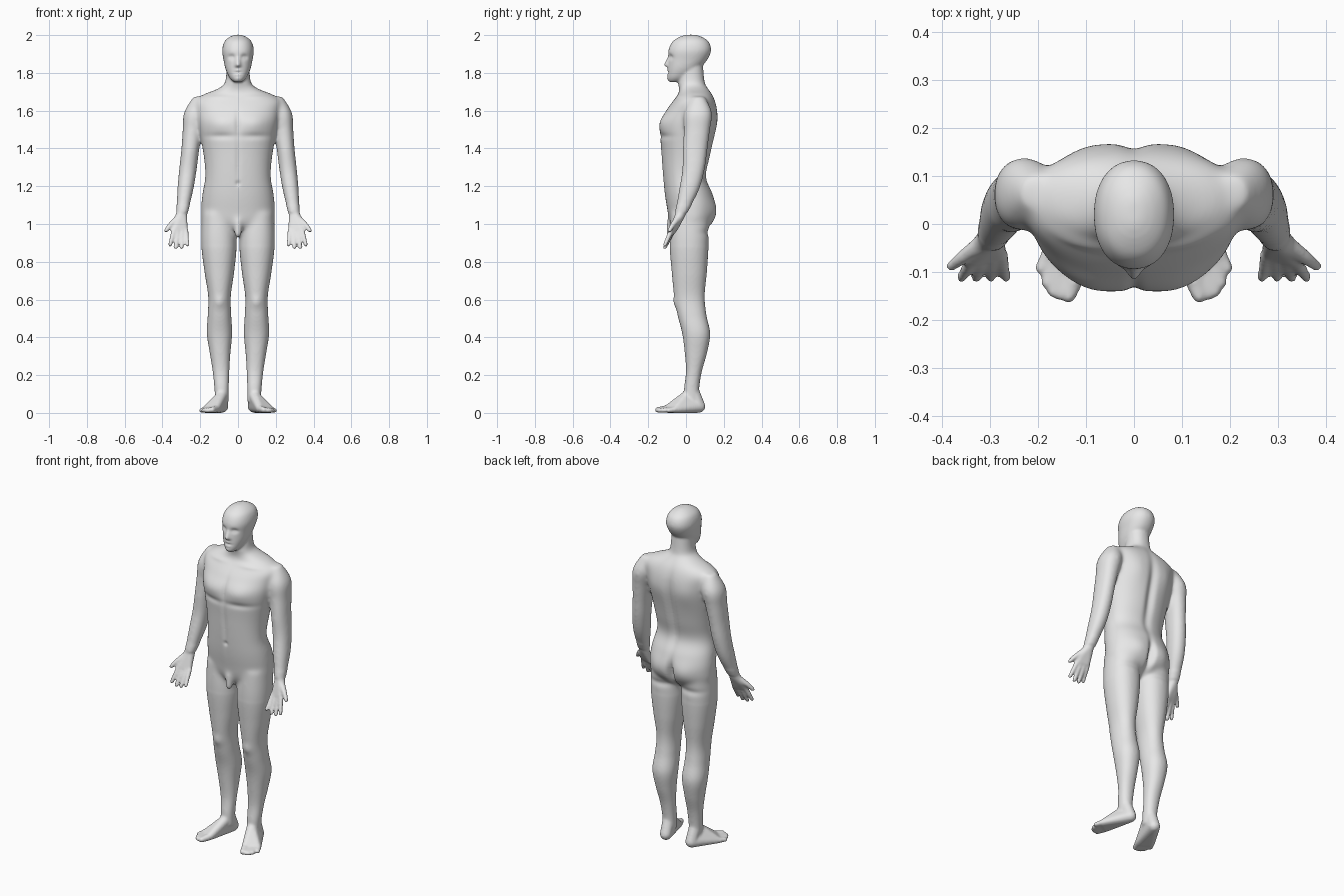
import bpy, bmesh, math
from mathutils import Vector

default = bpy.data.objects.get("Cube")
if default:
    bpy.data.objects.remove(default, do_unlink=True)

bm = bmesh.new()


def spline(a, b, c, d, t):
    """Catmull-Rom value between b and c."""
    return b + t / 2 * (c - a + t * (2 * a - 5 * b + 4 * c - d + t * (3 * (b - c) + d - a)))


def rounded(value):
    """Slightly squared sine or cosine."""
    return math.copysign(abs(value) ** 0.92, value)


def loft(rows, sides=32, steps=6):
    """Closed skin through level rings: height, centre x, front y, back y, half width."""
    levels = []
    for i in range(len(rows) - 1):
        before, after = rows[max(i - 1, 0)], rows[min(i + 2, len(rows) - 1)]
        for step in range(steps):
            levels.append([spline(*values, step / steps)
                           for values in zip(before, rows[i], rows[i + 1], after)])
    levels.append(rows[-1])
    rings = []
    for height, centre, front, back, half in levels:
        ring = []
        for k in range(sides):
            angle = math.tau * k / sides
            x = centre + half * rounded(math.cos(angle))
            y = (front + back) / 2 + (back - front) / 2 * rounded(math.sin(angle))
            ring.append(bm.verts.new((x, y, height)))
        rings.append(ring)
    for lower, upper in zip(rings, rings[1:]):
        for k in range(sides):
            bm.faces.new((lower[k - 1], lower[k], upper[k], upper[k - 1]))
    bm.faces.new(rings[0])
    bm.faces.new(rings[-1])


def hull(*balls):
    """Convex skin around balls given as x, y, z, radius."""
    verts = []
    for x, y, z, radius in balls:
        ball = bmesh.ops.create_icosphere(template, subdivisions=2, radius=radius)["verts"]
        verts += [bm.verts.new(v.co + Vector((x, y, z))) for v in ball]
        template.clear()
    bmesh.ops.convex_hull(bm, input=verts)
    loose = [v for v in verts if v.is_valid and not v.link_faces]
    bmesh.ops.delete(bm, geom=loose, context='VERTS')


def chain(*balls):
    """Jointed limb of tapered capsules."""
    for pair in zip(balls, balls[1:]):
        hull(*pair)


template = bmesh.new()

# Left leg
loft([(.06, .085, -.01, .07, .036), (.13, .087, -.01, .07, .038), (.22, .09, 0, .084, .044),
      (.32, .095, -.007, .112, .055), (.42, .098, -.02, .128, .067), (.52, .098, -.045, .108, .062),
      (.62, .098, -.063, .099, .06), (.75, .099, -.076, .111, .079),
      (.9, .101, -.087, .12, .094), (1.06, .105, -.08, .12, .085)])

# Left foot and toes
ankle = (.088, .035, .12, .034)
instep = (.09, 0, .085, .03)
heel = (.084, .07, .034, .034)
big_toe_ball = (.118, -.1, .021, .021)
hull(heel, instep, big_toe_ball, (.176, -.06, .017, .017))
hull(heel, instep, ankle)
chain(big_toe_ball, (.136, -.15, .016, .016))
for i in range(4):
    chain((.135 + .014 * i, -.095 + .012 * i, .018, .016),
          (.157 + .0125 * i, -.147 + .006 * i * i, .013, .013))

# Left arm
loft([(1.06, .296, -.058, .008, .031), (1.18, .279, -.038, .07, .043),
      (1.29, .265, -.02, .1, .047), (1.4, .252, -.018, .115, .048), (1.5, .24, -.012, .128, .053),
      (1.59, .226, -.01, .138, .06), (1.675, .2, .03, .1, .036)])

# Left palm, thumb and fingers
hull((.297, -.025, 1.06, .028), (.28, -.06, .97, .015), (.335, -.075, .97, .015), (.327, -.05, 1.01, .018))
chain((.318, -.042, 1.03, .02), (.358, -.07, .995, .015), (.381, -.088, .965, .012))
for i in range(4):
    base = Vector((.276 + .021 * i, -.062 - .005 * i, .968))
    tip = Vector((.267 + .031 * i, -.112, .868 + .014 * abs(i - 1.5)))
    chain((*base, .014), (*base.lerp(tip, .5), .013), (*tip, .011))

# Right limbs
copy = bmesh.ops.duplicate(bm, geom=bm.verts[:] + bm.edges[:] + bm.faces[:])["geom"]
mirrored = [item for item in copy if isinstance(item, bmesh.types.BMVert)]
bmesh.ops.scale(bm, vec=(-1, 1, 1), verts=mirrored)

# Trunk and neck
loft([(.94, 0, -.04, .06, .09), (1.0, 0, -.083, .135, .185), (1.08, 0, -.1, .157, .195),
      (1.16, 0, -.113, .142, .189), (1.25, 0, -.122, .108, .174), (1.36, 0, -.13, .13, .182),
      (1.52, 0, -.138, .163, .21), (1.6, 0, -.105, .165, .222),
      (1.65, 0, -.07, .155, .228), (1.685, 0, -.042, .14, .185), (1.715, 0, -.036, .12, .11),
      (1.75, 0, -.042, .1, .069), (1.84, 0, -.03, .09, .06)])

# Head, nose and groin
loft([(1.752, 0, -.088, -.035, .022), (1.775, 0, -.097, .02, .045), (1.82, 0, -.096, .07, .066),
      (1.87, 0, -.094, .113, .077), (1.92, 0, -.093, .133, .084), (1.965, 0, -.072, .12, .072),
      (1.99, 0, -.035, .085, .045), (2.002, 0, 0, .05, .015)])
nostril = (.013, -.09, 1.838, .01)
hull((0, -.086, 1.885, .011), (0, -.106, 1.843, .011), nostril, (-nostril[0], *nostril[1:]))
chain((0, -.078, 1.02, .024), (0, -.084, .945, .021))

# Fuse the parts into one skin
template.free()
bmesh.ops.recalc_face_normals(bm, faces=bm.faces)
parts = bpy.data.meshes.new("parts")
bm.to_mesh(parts)
bm.free()
body = bpy.data.objects.new("body", parts)
bpy.context.collection.objects.link(body)
fuse = body.modifiers.new("fuse", 'REMESH')
fuse.mode = 'VOXEL'
fuse.voxel_size = .006
graph = bpy.context.evaluated_depsgraph_get()
skin = bpy.data.meshes.new_from_object(body.evaluated_get(graph))
body.modifiers.clear()
body.data = skin
bpy.data.meshes.remove(parts)

bm = bmesh.new()
bm.from_mesh(skin)


def relax(verts, times):
    """Even out the skin."""
    for _ in range(times):
        bmesh.ops.smooth_vert(bm, verts=verts, factor=.5,
                              use_axis_x=True, use_axis_y=True, use_axis_z=True)


# Blend the shoulders, neck and hips
joints = [v for v in bm.verts if .88 < v.co.z < 1.74 and (abs(v.co.x) < .2 or v.co.z > 1.1)]
relax(joints, 24)
relax(bm.verts[:], 3)
bm.normal_update()


def press(facing, x, z, width, height, depth):
    """Raise (or sink, if negative) a soft mirrored patch on the front or back."""
    for v in bm.verts:
        toward = min(1, 2 * facing * v.normal.y)
        if toward > 0 and abs(v.co.z - z) < 2.5 * height:
            far = ((abs(v.co.x) - x) / width) ** 2 + ((v.co.z - z) / height) ** 2
            v.co.y += facing * toward * depth * math.exp(-far)


front, back = -1, 1
# Chest and belly
press(front, x=.095, z=1.535, width=.07, height=.05, depth=.012)
press(front, x=.09, z=1.465, width=.08, height=.016, depth=-.007)
press(front, x=0, z=1.53, width=.014, height=.07, depth=-.008)
press(front, x=0, z=1.33, width=.012, height=.12, depth=-.006)
press(front, x=0, z=1.215, width=.01, height=.011, depth=-.009)
press(front, x=.11, z=1.672, width=.07, height=.012, depth=.006)
# Back and buttocks
press(back, x=0, z=1.42, width=.024, height=.2, depth=-.017)
press(back, x=.1, z=1.55, width=.06, height=.08, depth=.008)
press(back, x=.085, z=1.06, width=.06, height=.06, depth=.012)
press(back, x=0, z=1.04, width=.018, height=.07, depth=-.035)
press(back, x=.1, z=.955, width=.08, height=.018, depth=-.007)
# Kneecaps
press(front, x=.098, z=.585, width=.028, height=.03, depth=.008)
# Eyes, mouth and chin
press(front, x=.034, z=1.884, width=.017, height=.012, depth=-.014)
press(front, x=.033, z=1.881, width=.009, height=.006, depth=.006)
press(front, x=0, z=1.802, width=.022, height=.005, depth=-.007)
press(front, x=0, z=1.813, width=.017, height=.005, depth=.005)
press(front, x=0, z=1.791, width=.015, height=.005, depth=.005)
press(front, x=0, z=1.766, width=.018, height=.012, depth=.005)
relax(bm.verts[:], 2)
bm.to_mesh(skin)
bm.free()

# Plain grey skin
grey = bpy.data.materials.new("light grey")
grey.use_nodes = True
tone = (.8, .8, .8, 1)
grey.diffuse_color = tone
grey.node_tree.nodes["Principled BSDF"].inputs["Base Color"].default_value = tone
skin.materials.clear()
skin.materials.append(grey)
skin.shade_smooth()
